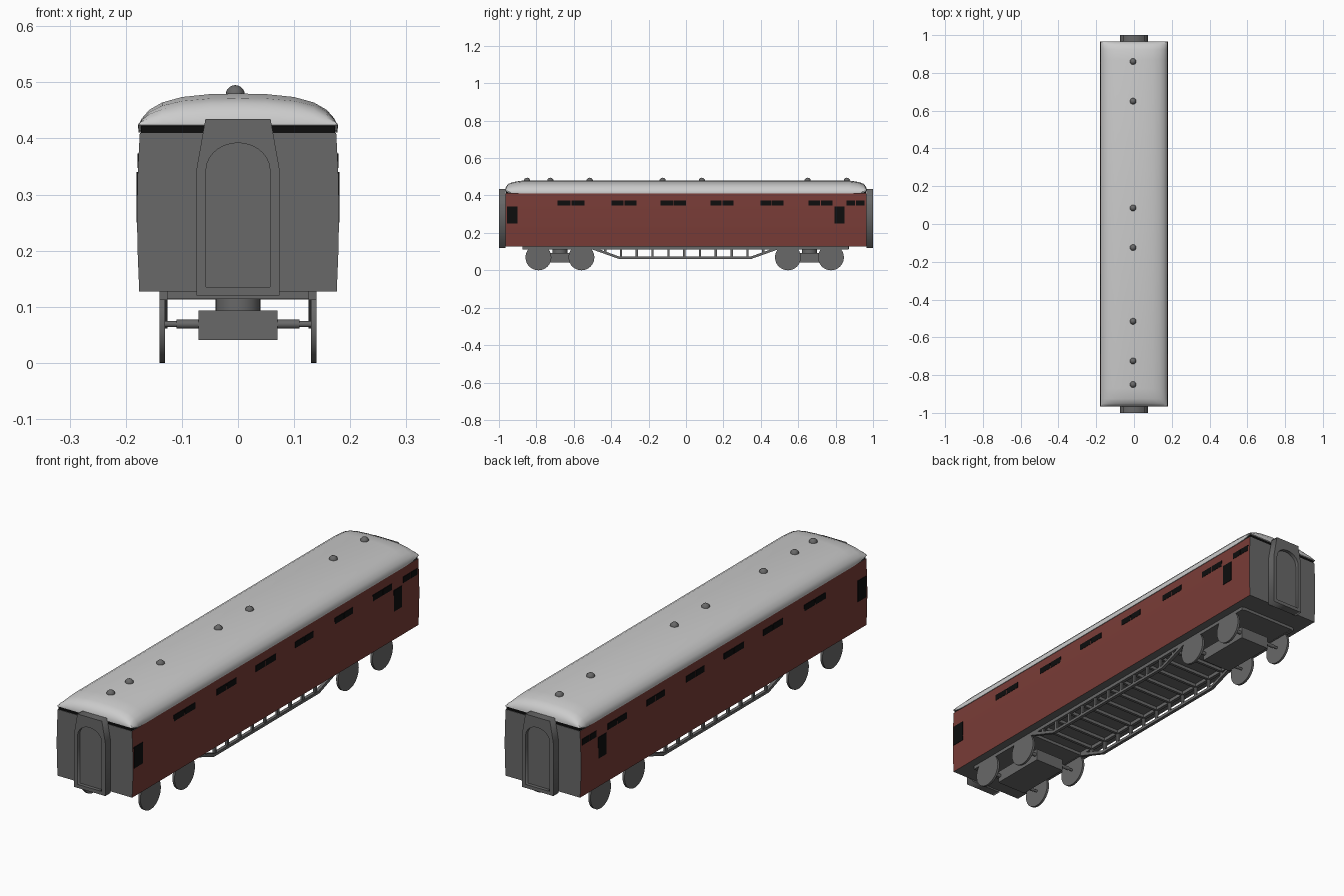
import bpy, bmesh, math
from mathutils import Vector

if "Cube" in bpy.data.objects:
    bpy.data.objects.remove(bpy.data.objects["Cube"])


def material(name, r, g, b):
    m = bpy.data.materials.new(name)
    m.diffuse_color = (r, g, b, 1)
    m.use_nodes = True
    m.node_tree.nodes["Principled BSDF"].inputs["Base Color"].default_value = m.diffuse_color
    return m


RED = material("maroon_paint", 0.19, 0.045, 0.038)
DARK = material("dark_grey", 0.14, 0.14, 0.14)
BLACK = material("window_black", 0.004, 0.004, 0.004)


def finish(name, bm, mat=None):
    bmesh.ops.recalc_face_normals(bm, faces=bm.faces)
    me = bpy.data.meshes.new(name)
    bm.to_mesh(me)
    bm.free()
    ob = bpy.data.objects.new(name, me)
    bpy.context.collection.objects.link(ob)
    if mat:
        me.materials.append(mat)
    return ob


def smooth(ob, angle=35):
    bpy.ops.object.select_all(action='DESELECT')
    ob.select_set(True)
    bpy.context.view_layer.objects.active = ob
    bpy.ops.object.shade_smooth_by_angle(angle=math.radians(angle))


def loft(name, rings, mat=None, cap=True):
    bm = bmesh.new()
    vs = [[bm.verts.new(p) for p in r] for r in rings]
    n = len(vs[0])
    for a, b in zip(vs, vs[1:]):
        for i in range(n):
            j = (i + 1) % n
            bm.faces.new((a[i], a[j], b[j], b[i]))
    if cap:
        bm.faces.new(vs[0])
        bm.faces.new(vs[-1])
    return finish(name, bm, mat)


def box(name, lo, hi, mat=DARK):
    corners = [(lo[0], lo[1]), (hi[0], lo[1]), (hi[0], hi[1]), (lo[0], hi[1])]
    return loft(name, [[(x, y, z) for x, y in corners] for z in (lo[2], hi[2])], mat)


def cylinder(name, a, b, r, sides=32, mat=DARK):
    a, b = Vector(a), Vector(b)
    rot = (b - a).to_track_quat('Z', 'Y')
    ring = [rot @ Vector((r * math.cos(t), r * math.sin(t), 0))
            for t in (2 * math.pi * i / sides for i in range(sides))]
    ob = loft(name, [[p + c for p in ring] for c in (a, b)], mat)
    smooth(ob)
    return ob


# Body shell: bulged sides in maroon, ends and floor in dark grey
half = [(0.176, 0.127), (0.179, 0.2), (0.1802, 0.27), (0.1785, 0.345), (0.175, 0.41)]
section = half + [(-x, z) for x, z in reversed(half)]
body = loft("body", [[(x, y, z) for x, z in section] for y in (-0.965, 0.965)], RED)
body.data.materials.append(DARK)
for f in body.data.polygons:
    f.material_index = 0 if abs(f.normal.x) > 0.7 else 1
smooth(body)

# Dark gap between body and roof
box("roof_gap", (-0.173, -0.963, 0.408), (0.173, 0.963, 0.424), BLACK)

# Domed roof lofted along y, dropping at both ends
arc = [(0.177, 0.0), (0.178, 0.12), (0.172, 0.35), (0.158, 0.58), (0.135, 0.77),
       (0.1, 0.91), (0.05, 0.985)]
arc = arc + [(0, 1.0)] + [(-x, h) for x, h in reversed(arc)]
ends = [(-0.967, 0.08, 0.424), (-0.963, 0.4, 0.422), (-0.95, 0.72, 0.417),
        (-0.925, 0.88, 0.413), (-0.87, 1.0, 0.411)]
stations = ends + [(-y, h, z) for y, h, z in reversed(ends)]
roof = loft("roof", [[(x, y, z0 + (0.48 - z0) * h * k) for x, h in arc]
                     for y, k, z0 in stations])
smooth(roof)

# Roof ventilators
for y in (0.86, 0.65, 0.085, -0.125, -0.515, -0.725, -0.85):
    bm = bmesh.new()
    bmesh.ops.create_uvsphere(bm, u_segments=16, v_segments=10, radius=0.017)
    bmesh.ops.translate(bm, verts=bm.verts, vec=(-0.005, y, 0.478))
    smooth(finish("roof_vent", bm, DARK), 60)

# Windows: high strips in pairs, and taller door windows
strips = [(-0.687, -0.543), (-0.398, -0.265), (-0.136, 0.0), (0.131, 0.254),
          (0.398, 0.52), (0.655, 0.783), (0.858, 0.955)]
for s in (-1, 1):
    for a, b in strips:
        mid = (a + b) / 2
        for p, q in ((a, mid - 0.002), (mid + 0.002, b)):
            xs = sorted((s * 0.17, s * 0.1795))
            box("strip_window", (xs[0], p, 0.347), (xs[1], q, 0.373), BLACK)
    for a, b in ((-0.958, -0.9), (0.794, 0.848)):
        xs = sorted((s * 0.17, s * 0.1812))
        box("door_window", (xs[0], a, 0.25), (xs[1], b, 0.34), BLACK)

# Gangway connections: tapered frame with an arched recess
outer = [(-0.074, 0.12), (0.074, 0.12), (0.074, 0.345), (0.058, 0.435),
         (-0.058, 0.435), (-0.074, 0.345)]
inner = [(-0.057, 0.135), (0.057, 0.135)] + [
    (0.057 * math.cos(t), 0.343 + 0.049 * math.sin(t))
    for t in (math.pi * i / 14 for i in range(15))]
for s in (-1, 1):
    cu = bpy.data.curves.new("gangway_frame", 'CURVE')
    cu.dimensions, cu.fill_mode, cu.extrude = '2D', 'BOTH', 0.018
    for pts in (outer, inner):
        sp = cu.splines.new('POLY')
        sp.points.add(len(pts) - 1)
        for p, (x, z) in zip(sp.points, pts):
            p.co = (x, z, 0, 1)
        sp.use_cyclic_u = True
    cu.materials.append(DARK)
    ob = bpy.data.objects.new("gangway_frame", cu)
    ob.location = (0, s * 0.982, 0)
    ob.rotation_euler = (math.pi / 2, 0, 0)
    bpy.context.collection.objects.link(ob)
    bpy.ops.object.select_all(action='DESELECT')
    ob.select_set(True)
    bpy.context.view_layer.objects.active = ob
    bpy.ops.object.convert(target='MESH')
    ys = sorted((s * 0.966, s * 0.985))
    loft("gangway_door", [[(x, y, z) for x, z in inner] for y in ys], DARK)

# Underframe: side sills, end beams and cross bars
posts = [-0.432 + 0.0845 * i for i in range(11)]
for s in (-1, 1):
    xs = sorted((s * 0.126, s * 0.14))
    box("side_sill", (xs[0], -0.875, 0.112), (xs[1], 0.87, 0.128))
    ys = sorted((s * 0.5, s * 0.872))
    box("bogie_plate", (-0.13, ys[0], 0.114), (0.13, ys[1], 0.128))
for y in posts:
    box("cross_bar", (-0.13, y - 0.006, 0.113), (0.13, y + 0.006, 0.128))

# Truss girders with posts
truss = [(-0.52, 0.118), (-0.36, 0.061), (0.35, 0.061), (0.51, 0.118),
         (0.47, 0.118), (0.345, 0.073), (-0.355, 0.073), (-0.48, 0.118)]
for s in (-1, 1):
    loft("truss_girder", [[(s * x, y, z) for y, z in truss] for x in (0.126, 0.14)], DARK)
    for y in posts:
        low = 0.066 + max(0, abs(y + 0.005) - 0.355) * 0.36
        xs = sorted((s * 0.128, s * 0.138))
        box("truss_post", (xs[0], y - 0.006, low), (xs[1], y + 0.006, 0.115))

# Bogies: frame, pivot, axles and disc wheels
for c in (-0.674, 0.66):
    box("bogie_frame", (-0.07, c - 0.125, 0.041), (0.07, c + 0.125, 0.093))
    cylinder("bogie_pivot", (0, c, 0.09), (0, c, 0.118), 0.04)
    for y in (c - 0.115, c + 0.115):
        cylinder("axle", (-0.132, y, 0.069), (0.132, y, 0.069), 0.0055, 16)
        cylinder("axle_sleeve", (-0.11, y, 0.069), (0.11, y, 0.069), 0.008, 16)
        for s in (-1, 1):
            cylinder("wheel", (s * 0.13, y, 0.069), (s * 0.14, y, 0.069), 0.069, 40)
